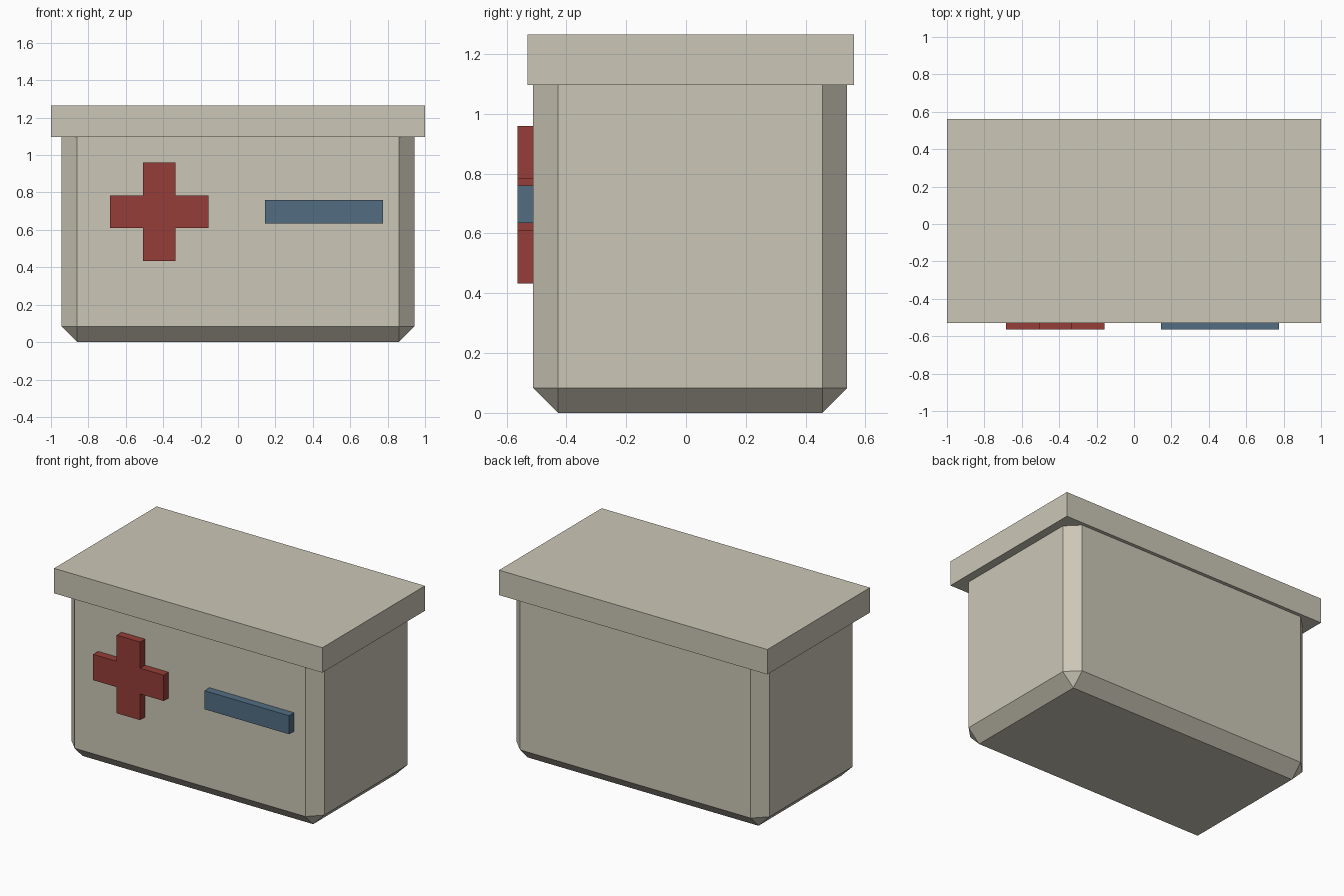
import bpy, bmesh
from mathutils import Vector

if "Cube" in bpy.data.objects:
    bpy.data.objects.remove(bpy.data.objects["Cube"])


def material(name, rgb):
    m = bpy.data.materials.new(name)
    m.diffuse_color = (*rgb, 1.0)
    m.use_nodes = True
    m.node_tree.nodes["Principled BSDF"].inputs["Base Color"].default_value = m.diffuse_color
    return m


CREAM = material("warm_grey", (0.60, 0.565, 0.47))
RED = material("dark_red", (0.30, 0.047, 0.038))
BLUE = material("slate_blue", (0.085, 0.155, 0.225))


def finish(name, bm, mat):
    bmesh.ops.recalc_face_normals(bm, faces=bm.faces[:])
    me = bpy.data.meshes.new(name)
    bm.to_mesh(me)
    bm.free()
    me.materials.append(mat)
    ob = bpy.data.objects.new(name, me)
    bpy.context.collection.objects.link(ob)
    return ob


def box(name, lo, hi, mat, chamfer=0.0):
    lo, hi = Vector(lo), Vector(hi)
    bm = bmesh.new()
    bmesh.ops.create_cube(bm, size=1.0)
    for v in bm.verts:
        v.co = (lo + hi) / 2 + v.co * (hi - lo)
    if chamfer:
        bmesh.ops.bevel(bm, geom=bm.edges[:], offset=chamfer,
                        offset_type='OFFSET', segments=1, affect='EDGES')
    return finish(name, bm, mat)


# Chamfered case and the overhanging lid
box("case_body", (-0.943, -0.511, 0.0), (0.943, 0.539, 1.263), CREAM, 0.083)
box("lid", (-1.0, -0.53, 1.097), (1.0, 0.562, 1.265), CREAM)

# Raised cross, extruded from its outline
cx, cz, arm, half = -0.422, 0.696, 0.263, 0.087
outline = []
for ux, uz in ((1, 0), (0, 1), (-1, 0), (0, -1)):
    for a, b in ((half, -half), (arm, -half), (arm, half)):
        outline.append((cx + a * ux - b * uz, -0.564, cz + a * uz + b * ux))
bm = bmesh.new()
face = bm.faces.new([bm.verts.new(p) for p in outline])
ext = bmesh.ops.extrude_face_region(bm, geom=[face], use_keep_orig=True)
bmesh.ops.translate(bm, vec=(0, 0.06, 0),
                    verts=[g for g in ext["geom"] if isinstance(g, bmesh.types.BMVert)])
finish("front_cross", bm, RED)

# Raised label bar
box("front_bar", (0.144, -0.564, 0.635), (0.776, -0.504, 0.76), BLUE)
